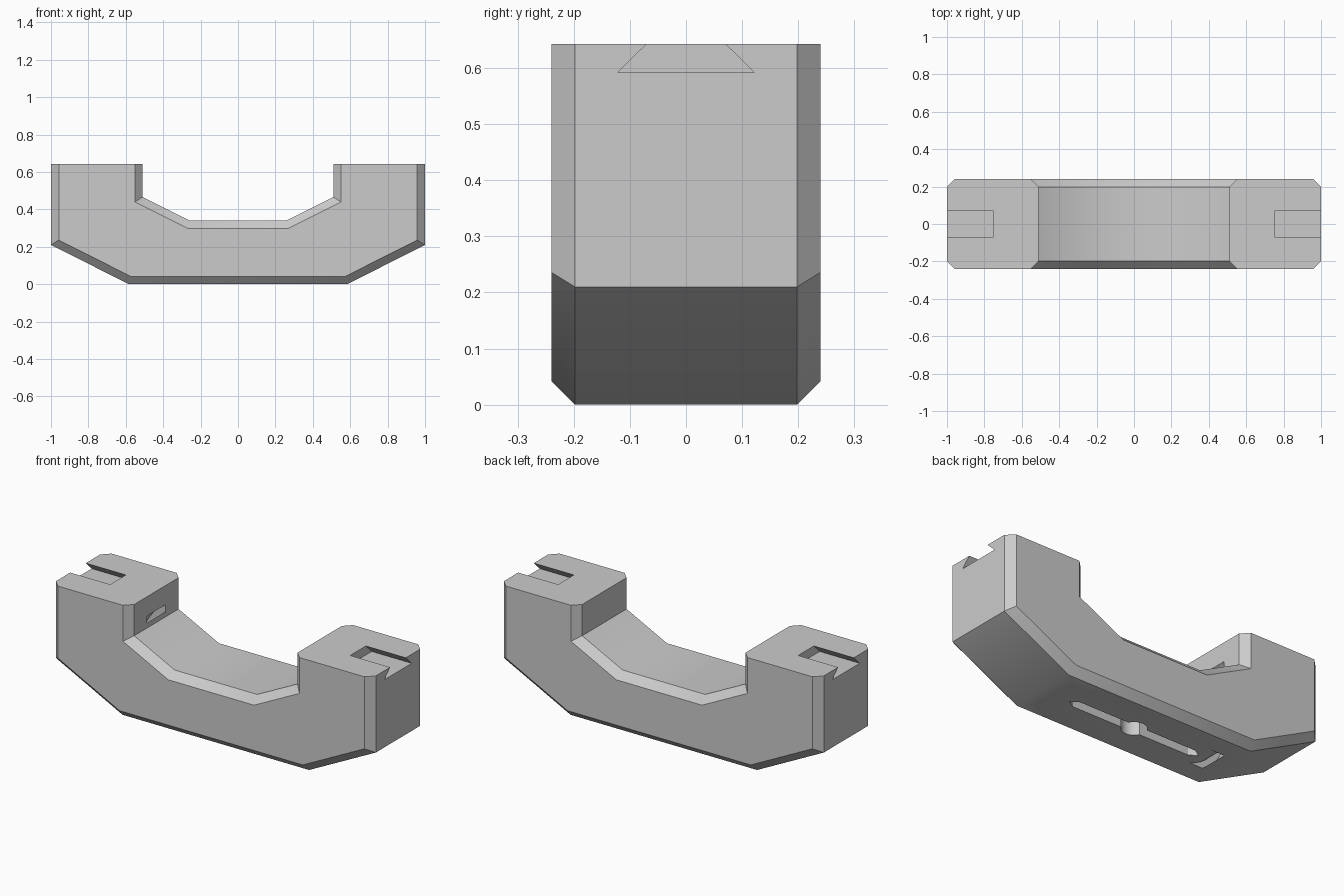
import bpy, bmesh
from math import radians, sin, cos, asin, degrees

cube = bpy.data.objects.get("Cube")
if cube:
    bpy.data.objects.remove(cube, do_unlink=True)

grey = bpy.data.materials.new("plain grey")
grey.use_nodes = True
colour = (0.6, 0.6, 0.6, 1)
grey.diffuse_color = colour
grey.node_tree.nodes["Principled BSDF"].inputs["Base Color"].default_value = colour


def loft(name, sections):
    """Closed solid through matching rings of points."""
    bm = bmesh.new()
    rings = [[bm.verts.new(p) for p in ring] for ring in sections]
    for a, b in zip(rings, rings[1:]):
        for i in range(len(a)):
            j = (i + 1) % len(a)
            bm.faces.new((a[i], a[j], b[j], b[i]))
    bm.faces.new(rings[0])
    bm.faces.new(rings[-1])
    bmesh.ops.recalc_face_normals(bm, faces=bm.faces)
    mesh = bpy.data.meshes.new(name)
    bm.to_mesh(mesh)
    bm.free()
    mesh.materials.append(grey)
    obj = bpy.data.objects.new(name, mesh)
    bpy.context.collection.objects.link(obj)
    return obj


def mirrored(half):
    return half + [(-x, z) for x, z in reversed(half)]


# Bracket body: full outline in the middle, drawn in at both chamfered faces
TOP = 0.643
full = mirrored([(0.583, 0), (1, 0.21), (1, TOP), (0.51, TOP), (0.51, 0.466), (0.258, 0.34)])
inset = mirrored([(0.573, 0.042), (0.958, 0.236), (0.958, TOP), (0.552, TOP), (0.552, 0.44), (0.268, 0.298)])
body = loft("bracket_body", [[(x, y, z) for x, z in outline] for y, outline in
                             ((-0.24, inset), (-0.198, full), (0.198, full), (0.24, inset))])

cutters = []

# Dovetail slots open to the outer ends of both arms
dovetail = [(-0.122, 0.592), (0.122, 0.592), (0.07, TOP), (0.07, 0.7), (-0.07, 0.7), (-0.07, TOP)]
for side in (-1, 1):
    cutters.append(loft("dovetail_cutter", [[(side * x, y, z) for y, z in dovetail] for x in (0.75, 1.1)]))

# Keyhole slot under the base
RADIUS, HALF_SLOT = 0.065, 0.028
start = degrees(asin(HALF_SLOT / RADIUS))
arc = [radians(start + (180 - 2 * start) * i / 10) for i in range(11)]
upper = [(0.415, 0), (0.37, HALF_SLOT)] + [(RADIUS * cos(a), RADIUS * sin(a)) for a in arc]
upper.append((-0.37, HALF_SLOT))
keyhole = upper + [(-x, -y) for x, y in upper]
cutters.append(loft("keyhole_cutter", [[(x, y, z) for x, y in keyhole] for z in (-0.05, 0.12)]))

# Curved strap channel from the base to the inner face of the right arm
sweep = [radians(110 + 152 * i / 20) for i in range(21)]
band = [(-0.35 + r * cos(a), 0.2675 + r * sin(a))
        for r, angles in ((0.278, sweep), (0.312, sweep[::-1])) for a in angles]
cutters.append(loft("channel_cutter", [[(x, y, z) for x, z in band] for y in (-0.082, 0.082)]))

# Cut every recess, then discard the cutters
bpy.ops.object.select_all(action="DESELECT")
body.select_set(True)
bpy.context.view_layer.objects.active = body
for cutter in cutters:
    cutter.hide_render = True
    mod = body.modifiers.new(cutter.name, "BOOLEAN")
    mod.operation = "DIFFERENCE"
    mod.solver = "EXACT"
    mod.object = cutter
    bpy.ops.object.modifier_apply(modifier=mod.name)
    bpy.data.objects.remove(cutter, do_unlink=True)

bpy.ops.object.shade_smooth_by_angle(angle=radians(30))
